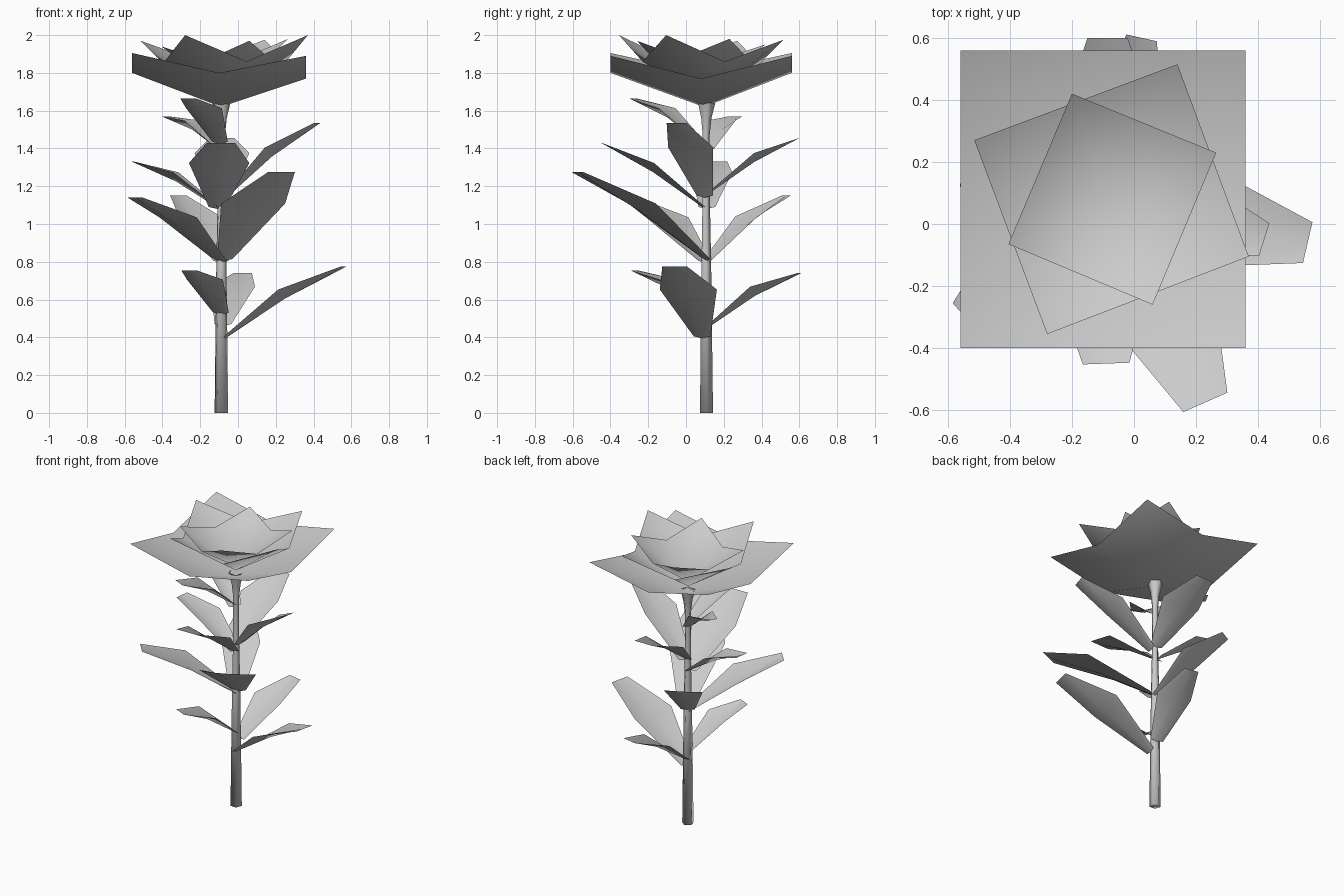
import bpy, math
from mathutils import Vector

if "Cube" in bpy.data.objects:
    bpy.data.objects.remove(bpy.data.objects["Cube"])


def add_mesh(name, verts, faces):
    me = bpy.data.meshes.new(name)
    me.from_pydata([tuple(v) for v in verts], [], faces)
    me.update()
    for p in me.polygons:
        p.use_smooth = True
    ob = bpy.data.objects.new(name, me)
    bpy.context.collection.objects.link(ob)
    return ob


# stem: five-sided tube that thins upward and flares below the flower
SIDES = 5
rings = [(0, .038), (.8, .028), (1.2, .02), (1.47, .02), (1.56, .03), (1.64, .05)]
verts, faces = [], []
for z, r in rings:
    for i in range(SIDES):
        a = 2 * math.pi * i / SIDES + .3
        verts.append((-.088 + r * math.cos(a), .105 + r * math.sin(a), z))
for k in range(len(rings) - 1):
    for i in range(SIDES):
        j = (i + 1) % SIDES
        faces.append((k * SIDES + i, k * SIDES + j, (k + 1) * SIDES + j, (k + 1) * SIDES + i))
faces.append(tuple(reversed(range(SIDES))))
add_mesh("stem", verts, faces)


# petal layer: four quads from a low centre to raised corners
def petal_layer(name, corners, centre, mid_z):
    verts = [Vector(centre)]
    for i in range(4):
        a, b = Vector(corners[i]), Vector(corners[(i + 1) % 4])
        m = (a + b) / 2
        m.z = mid_z[i]
        verts += [a, m]
    faces = [(0, 1 + (2 * i - 1) % 8, 1 + 2 * i, 2 + 2 * i) for i in range(4)]
    add_mesh(name, verts, faces)


petal_layer("outer_petals",
            [(-.56, -.4, 1.905), (.36, -.4, 1.89), (.36, .56, 1.89), (-.56, .56, 1.905)],
            (-.09, .095, 1.62), (1.80, 1.77, 1.80, 1.80))
petal_layer("middle_petals",
            [(-.28, -.355, 2.0), (.37, -.105, 2.0), (.14, .515, 1.975), (-.515, .27, 1.97)],
            (-.08, .09, 1.66), (1.86, 1.86, 1.85, 1.85))
petal_layer("inner_petals",
            [(.06, -.26, 1.97), (.265, .23, 1.98), (-.2, .42, 1.95), (-.405, -.065, 1.94)],
            (-.075, .085, 1.69), (1.88, 1.88, 1.87, 1.865))


# leaf: base, wide folded middle and blunt tip, three points across
def leaf(name, base, tip, width, tip_width):
    base, tip = Vector(base), Vector(tip)
    d = tip - base
    side = Vector((-d.y, d.x, 0)).normalized()
    up = Vector((0, 0, 1))
    mid = base + d * .5
    verts = []
    for c, w, edge, rib in ((base, .09, .01, 0), (mid, width, .068, .02),
                            (tip, tip_width, 0, 0)):
        verts += [c - side * w / 2 + up * edge, c + up * rib, c + side * w / 2 + up * edge]
    add_mesh(name, verts, [(r + i, r + i + 1, r + i + 4, r + i + 3)
                           for r in (0, 3) for i in (0, 1)])


leaves = [
    # lower tier
    ((-.065, .085, .395), (.56, -.06, .775), .31, .135),
    ((-.08, .13, .46), (.025, .6, .74), .24, .10),
    ((-.09, .09, .52), (-.26, -.275, .755), .21, .09),
    # middle tier
    ((-.09, .1, .795), (-.545, -.3, 1.14), .30, .12),
    ((-.07, .11, .805), (.23, -.575, 1.275), .37, .155),
    ((-.09, .11, .795), (-.315, .53, 1.15), .25, .10),
    # upper tier
    ((-.06, .1, 1.14), (.42, -.05, 1.535), .25, .11),
    ((-.1, .11, 1.08), (-.555, .17, 1.33), .21, .10),
    ((-.11, .1, 1.08), (-.09, -.45, 1.43), .32, .15),
    ((-.085, .12, 1.16), (-.085, .6, 1.455), .29, .13),
    # top tier
    ((-.095, .08, 1.425), (-.265, -.28, 1.665), .21, .09),
    ((-.1, .11, 1.39), (-.385, .265, 1.57), .17, .08),
]
for n, spec in enumerate(leaves):
    leaf("leaf_%02d" % (n + 1), *spec)
